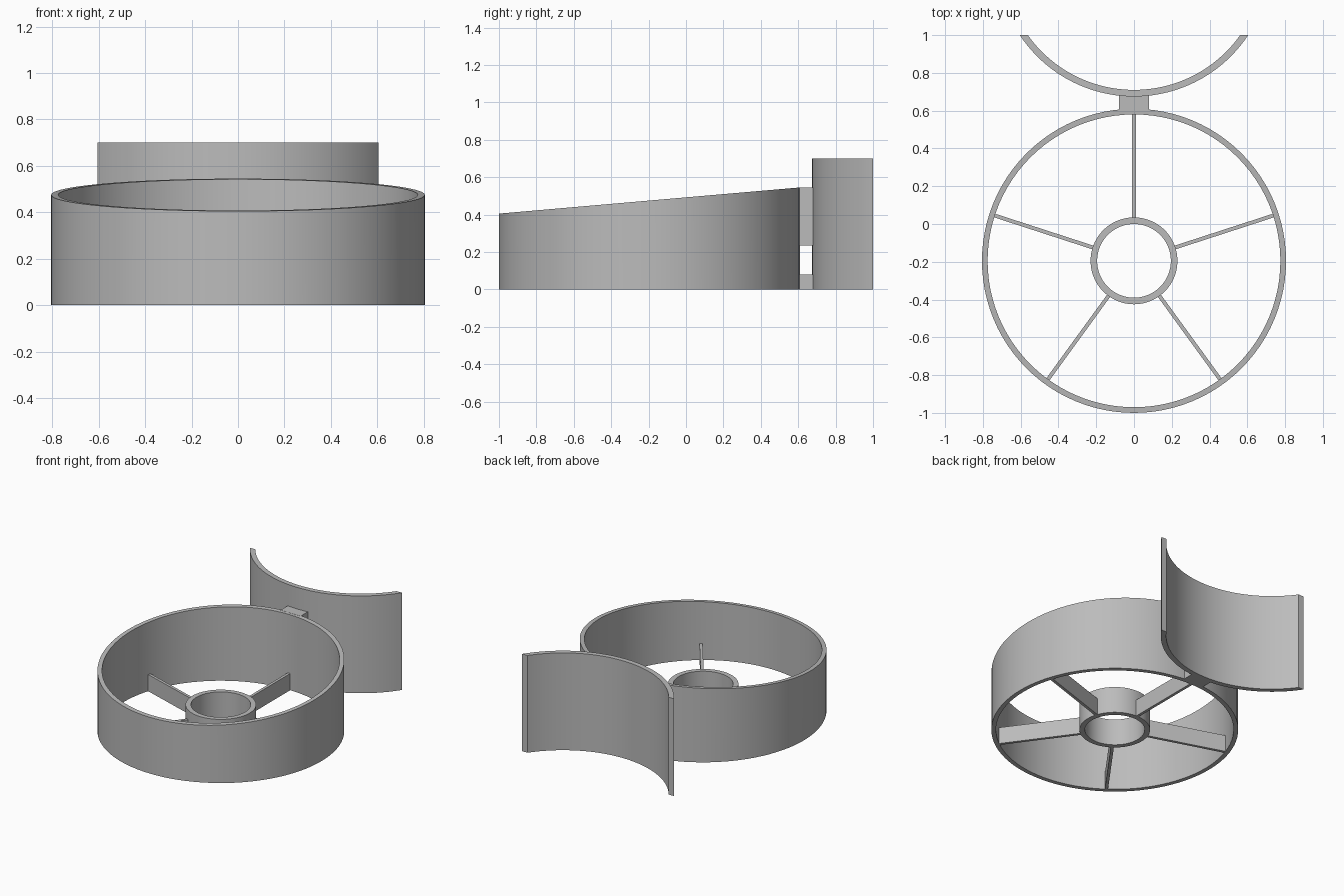
import bpy, bmesh, math

cube = bpy.data.objects.get("Cube")
if cube:
    bpy.data.objects.remove(cube, do_unlink=True)

grey = bpy.data.materials.new("plain grey")
grey.use_nodes = True
colour = (0.5, 0.5, 0.5, 1)
grey.diffuse_color = colour
grey.node_tree.nodes["Principled BSDF"].inputs["Base Color"].default_value = colour

CY = -0.195            # centre of the round body
OUTER, INNER = 0.805, 0.775
HUB_OUTER, HUB_INNER = 0.23, 0.195


def finish(name, bm, smooth=True):
    bmesh.ops.recalc_face_normals(bm, faces=bm.faces)
    mesh = bpy.data.meshes.new(name)
    bm.to_mesh(mesh)
    bm.free()
    mesh.materials.append(grey)
    obj = bpy.data.objects.new(name, mesh)
    bpy.context.collection.objects.link(obj)
    if smooth:
        bpy.ops.object.select_all(action='DESELECT')
        obj.select_set(True)
        bpy.context.view_layer.objects.active = obj
        bpy.ops.object.shade_smooth_by_angle(angle=math.radians(30))
    return obj


def wall(name, outline_out, outline_in, top, closed):
    """Upright wall between two matching outlines; top(y) gives its height."""
    bm = bmesh.new()
    sections = []
    for (xo, yo), (xi, yi) in zip(outline_out, outline_in):
        corners = ((xo, yo, 0), (xo, yo, top(yo)), (xi, yi, top(yi)), (xi, yi, 0))
        sections.append([bm.verts.new(c) for c in corners])
    count = len(sections)
    for i in range(count if closed else count - 1):
        a, b = sections[i], sections[(i + 1) % count]
        for k in range(4):
            n = (k + 1) % 4
            bm.faces.new((a[k], b[k], b[n], a[n]))
    if not closed:
        bm.faces.new(sections[0])
        bm.faces.new(sections[-1])
    return finish(name, bm)


def circle(radius, steps=96):
    turns = [math.tau * i / steps for i in range(steps)]
    return [(radius * math.cos(t), CY + radius * math.sin(t)) for t in turns]


def cut_arc(radius, centre_y, end_y, steps=48):
    """Arc bulging to the front, ending on the line y = end_y."""
    half = math.acos((centre_y - end_y) / radius)
    angles = [half * (2 * i / steps - 1) for i in range(steps + 1)]
    return [(radius * math.sin(a), centre_y - radius * math.cos(a)) for a in angles]


def box(name, x, y, z, turn=0.0):
    """Box from (min, max) ranges, turned about the body's centre."""
    bm = bmesh.new()
    bmesh.ops.create_cube(bm, size=1)
    for v in bm.verts:
        v.co = [r[0] + (c + 0.5) * (r[1] - r[0]) for r, c in zip((x, y, z), v.co)]
    obj = finish(name, bm, smooth=False)
    obj.location.y = CY
    obj.rotation_euler.z = turn
    return obj


# Outer ring with a sloping rim, and the low hub
wall("outer_ring", circle(OUTER), circle(INNER),
     lambda y: 0.405 + 0.087 * (y + 1), True)
wall("hub", circle(HUB_OUTER), circle(HUB_INNER), lambda y: 0.19, True)

# Five spokes
for i in range(5):
    box(f"spoke_{i + 1}", (-0.01, 0.01), (HUB_OUTER - 0.015, INNER + 0.01),
        (0, 0.12), math.tau * i / 5)

# Curved back plate
wall("back_plate", cut_arc(0.725, 1.4, 1), cut_arc(0.69, 1.4, 1),
     lambda y: 0.7, False)

# Two tabs joining ring and plate, with a slot between them
for name, z in (("lower_tab", (0, 0.08)), ("upper_tab", (0.235, 0.545))):
    box(name, (-0.08, 0.08), (OUTER - 0.012, 0.875), z)
